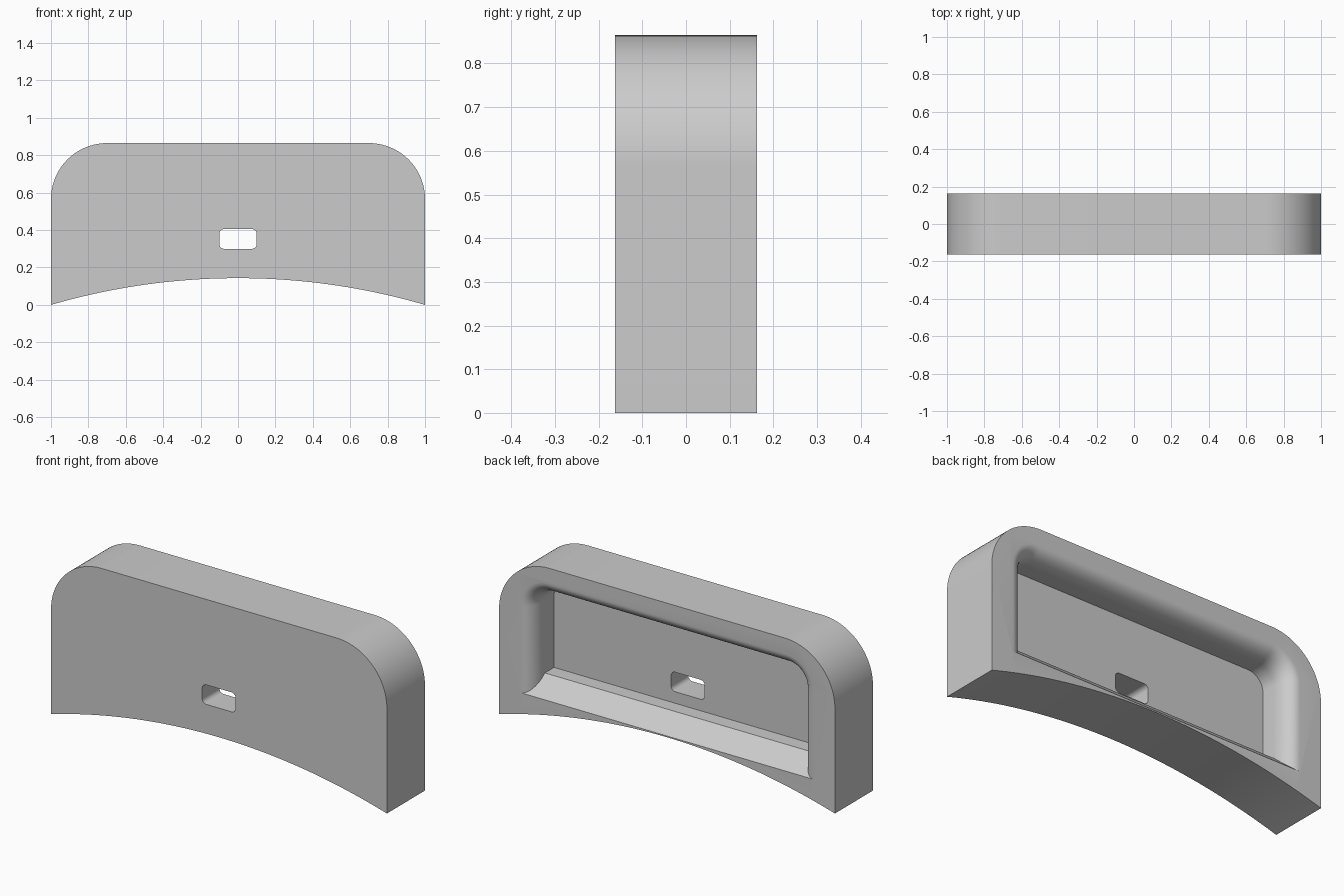
import bpy, bmesh
from math import sin, cos, pi, sqrt

cube = bpy.data.objects.get("Cube")
if cube:
    bpy.data.objects.remove(cube, do_unlink=True)

HALF_DEPTH = 0.162
BACK = HALF_DEPTH
POCKET_FLOOR = BACK - 0.178

grey = bpy.data.materials.new("plain grey")
grey.use_nodes = True
grey.diffuse_color = (0.6, 0.6, 0.6, 1)
grey.node_tree.nodes["Principled BSDF"].inputs["Base Color"].default_value = (0.6, 0.6, 0.6, 1)


def corner(cx, cz, r, start, steps):
    """Quarter circle of points, counter-clockwise in x and z."""
    return [(cx + r * cos(start + pi / 2 * i / steps),
             cz + r * sin(start + pi / 2 * i / steps)) for i in range(steps + 1)]


def arch(half, bottom, top, r, steps=16):
    """Outline with square lower corners and round upper ones."""
    return ([(-half, bottom), (half, bottom)]
            + corner(half - r, top - r, r, 0, steps)
            + corner(r - half, top - r, r, pi / 2, steps))


def loft(name, rings):
    """Closed solid through (y, outline) rings that share a point count."""
    bm = bmesh.new()
    loops = [[bm.verts.new((x, y, z)) for x, z in outline] for y, outline in rings]
    n = len(loops[0])
    for a, b in zip(loops, loops[1:]):
        for i in range(n):
            j = (i + 1) % n
            bm.faces.new((a[i], a[j], b[j], b[i]))
    bm.faces.new(loops[0])
    bm.faces.new(loops[-1])
    bmesh.ops.recalc_face_normals(bm, faces=bm.faces)
    mesh = bpy.data.meshes.new(name)
    bm.to_mesh(mesh)
    bm.free()
    mesh.materials.append(grey)
    obj = bpy.data.objects.new(name, mesh)
    bpy.context.collection.objects.link(obj)
    return obj


# Housing: rounded shoulders above a shallow arched underside
RISE, ARC_STEPS = 0.143, 40
radius = (1 + RISE ** 2) / (2 * RISE)
underside = []
for i in range(1, ARC_STEPS):
    x = -1 + 2 * i / ARC_STEPS
    underside.append((x, RISE - radius + sqrt(radius ** 2 - x * x)))
outline = arch(1, 0, 0.865, 0.3, 24)
outline[1:1] = underside
housing = loft("housing", [(-HALF_DEPTH, outline), (HALF_DEPTH, outline)])

# Rear pocket: rolled sides and top, straight sloping sill, then straight walls
rings = [(BACK + 0.05, arch(0.872, 0.15, 0.78, 0.165))]
ROLL_STEPS = 10
for i in range(ROLL_STEPS + 1):
    angle = pi / 2 * i / ROLL_STEPS
    depth, inward = 1 - cos(angle), sin(angle)
    rings.append((BACK - 0.1 * depth,
                  arch(0.872 - 0.075 * inward, 0.15 + 0.088 * depth,
                       0.78 - 0.066 * inward, 0.165 - 0.075 * inward)))
rings.append((POCKET_FLOOR, rings[-1][1]))
pocket = loft("pocket_cutter", rings)

# Slot through the front wall
slot_outline = []
for k, (cx, cz) in enumerate([(0.075, 0.38), (-0.075, 0.38), (-0.075, 0.325), (0.075, 0.325)]):
    slot_outline += corner(cx, cz, 0.025, k * pi / 2, 6)
slot = loft("slot_cutter", [(-0.3, slot_outline), (POCKET_FLOOR + 0.05, slot_outline)])

# Cut the openings and tidy up
bpy.context.view_layer.objects.active = housing
for cutter in (pocket, slot):
    cutter.hide_render = True
    cut = housing.modifiers.new(cutter.name, 'BOOLEAN')
    cut.operation = 'DIFFERENCE'
    cut.solver = 'EXACT'
    cut.object = cutter
    bpy.ops.object.modifier_apply(modifier=cut.name)
    bpy.data.objects.remove(cutter, do_unlink=True)

bpy.ops.object.select_all(action='DESELECT')
housing.select_set(True)
bpy.ops.object.shade_smooth_by_angle(angle=pi / 6)
